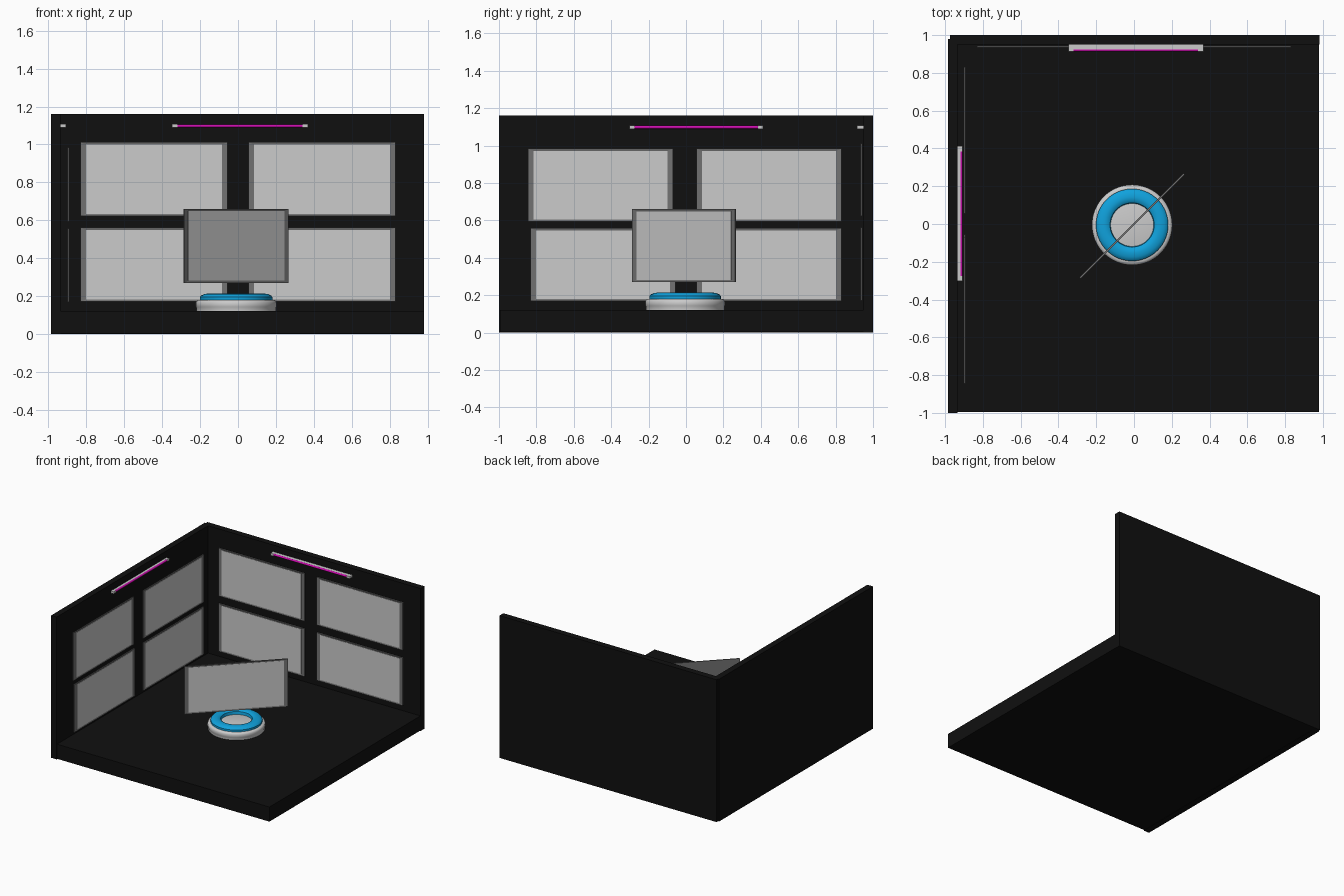
import bpy, bmesh, math
from mathutils import Matrix, Vector

if "Cube" in bpy.data.objects:
    bpy.data.objects.remove(bpy.data.objects["Cube"])


def material(name, rgb):
    m = bpy.data.materials.new(name)
    m.diffuse_color = (*rgb, 1)
    m.use_nodes = True
    m.node_tree.nodes["Principled BSDF"].inputs["Base Color"].default_value = m.diffuse_color
    return m


BLACK = material("black_wall", (0.005, 0.005, 0.005))
FRAME = material("dark_grey_frame", (0.17, 0.17, 0.17))
BLUE = material("blue_glow", (0.005, 0.36, 0.72))
PINK = material("magenta_glow", (0.6, 0.004, 0.42))


def finish(bm, name, matrix=Matrix(), mat=None):
    bmesh.ops.recalc_face_normals(bm, faces=bm.faces[:])
    me = bpy.data.meshes.new(name)
    bm.to_mesh(me)
    bm.free()
    ob = bpy.data.objects.new(name, me)
    bpy.context.collection.objects.link(ob)
    ob.matrix_world = matrix
    if mat:
        me.materials.append(mat)
    return ob


def box_bm(lo, hi):
    lo, hi = Vector(lo), Vector(hi)
    bm = bmesh.new()
    bmesh.ops.create_cube(bm, size=1)
    bmesh.ops.scale(bm, vec=hi - lo, verts=bm.verts)
    bmesh.ops.translate(bm, vec=(lo + hi) / 2, verts=bm.verts)
    return bm


def box(name, lo, hi, mat=None, matrix=Matrix()):
    return finish(box_bm(lo, hi), name, matrix, mat)


def place(x, y, z, degrees=0):
    return Matrix.Translation((x, y, z)) @ Matrix.Rotation(math.radians(degrees), 4, 'Z')


def screen(name, matrix, w=0.777, h=0.39, t=0.008):
    # frame: front face inset and pushed in; narrower border top and bottom
    bm = box_bm((-w / 2, -t / 2, -h / 2), (w / 2, t / 2, h / 2))
    bm.normal_update()
    front = min(bm.faces, key=lambda f: f.normal.y)
    bmesh.ops.inset_region(bm, faces=[front], thickness=0.01)
    sw, sh = w / 2 - 0.03, h / 2 - 0.012
    for v in front.verts:
        v.co.x = math.copysign(sw, v.co.x)
        v.co.z = math.copysign(sh, v.co.z)
        v.co.y += 0.003
    finish(bm, name + "_frame", matrix, FRAME)
    box(name + "_glass", (-sw, -t / 2 + 0.001, -sh), (sw, 0, sh), None, matrix)


def light_bar(name, matrix):
    # housing, end caps and glowing tube along the local x axis
    box(name + "_housing", (-0.345, -0.012, -0.006), (0.345, 0.018, 0.008), None, matrix)
    for s, side in ((-1, "left"), (1, "right")):
        a, b = sorted((s * 0.33, s * 0.358))
        box(f"{name}_{side}_cap", (a, -0.018, -0.009), (b, 0.018, 0.009), None, matrix)
    bm = bmesh.new()
    bmesh.ops.create_cone(bm, cap_ends=True, segments=16, radius1=0.0085, radius2=0.0085,
                          depth=0.66, matrix=Matrix.Translation((0, -0.0105, 0)) @ Matrix.Rotation(math.pi / 2, 4, 'Y'))
    smooth(finish(bm, name + "_tube", matrix, PINK))


def smooth(ob):
    bpy.ops.object.select_all(action='DESELECT')
    ob.select_set(True)
    bpy.context.view_layer.objects.active = ob
    bpy.ops.object.shade_smooth_by_angle(angle=math.radians(35))


def lathe(name, profile, matrix, mat=None, closed=False):
    bm = bmesh.new()
    vs = [bm.verts.new((r, 0, z)) for r, z in profile]
    es = [bm.edges.new(p) for p in zip(vs, vs[1:])]
    if closed:
        es.append(bm.edges.new((vs[-1], vs[0])))
    bmesh.ops.spin(bm, geom=vs + es, axis=(0, 0, 1), cent=(0, 0, 0),
                   steps=64, angle=2 * math.pi, use_duplicate=False)
    bmesh.ops.remove_doubles(bm, verts=bm.verts[:], dist=1e-4)
    smooth(finish(bm, name, matrix, mat))


# room: floor slab and two walls
box("floor", (-0.96, -0.995, 0.003), (0.98, 0.97, 0.122), BLACK)
box("back_wall", (-0.975, 0.95, 0), (0.982, 1.0, 1.16), BLACK)
box("left_wall", (-0.985, -1.0, 0), (-0.935, 0.98, 1.16), BLACK)

# four screens on each wall
for s, side in ((-1, "left"), (1, "right")):
    for top, row in ((True, "upper"), (False, "lower")):
        screen(f"back_{row}_{side}_screen", place(s * 0.443, 0.938, 0.817 if top else 0.366))
        y = -0.457 if (top and s < 0) else s * 0.444
        screen(f"side_{row}_{side}_screen", place(-0.895, y, 0.788 if top else 0.363, 90))

# light bar above each group of screens
light_bar("back_light", place(0.01, 0.932, 1.098))
light_bar("side_light", place(-0.926, 0.055, 1.098, 90))

# floating central screen, turned towards the open corner
screen("centre_screen", place(-0.01, -0.01, 0.465, 45))

# round projector base with glowing ring
base = place(-0.01, -0.005, 0)
lathe("projector_base", [(0, 0.12), (0.21, 0.12), (0.21, 0.14), (0.213, 0.145), (0.213, 0.166),
                         (0.208, 0.175), (0.198, 0.18), (0, 0.18)], base)
lathe("projector_ring", [(0.191, 0.175), (0.191, 0.195), (0.185, 0.203), (0.17, 0.21), (0.148, 0.214),
                         (0.128, 0.211), (0.117, 0.203), (0.113, 0.175)], base, BLUE, closed=True)
